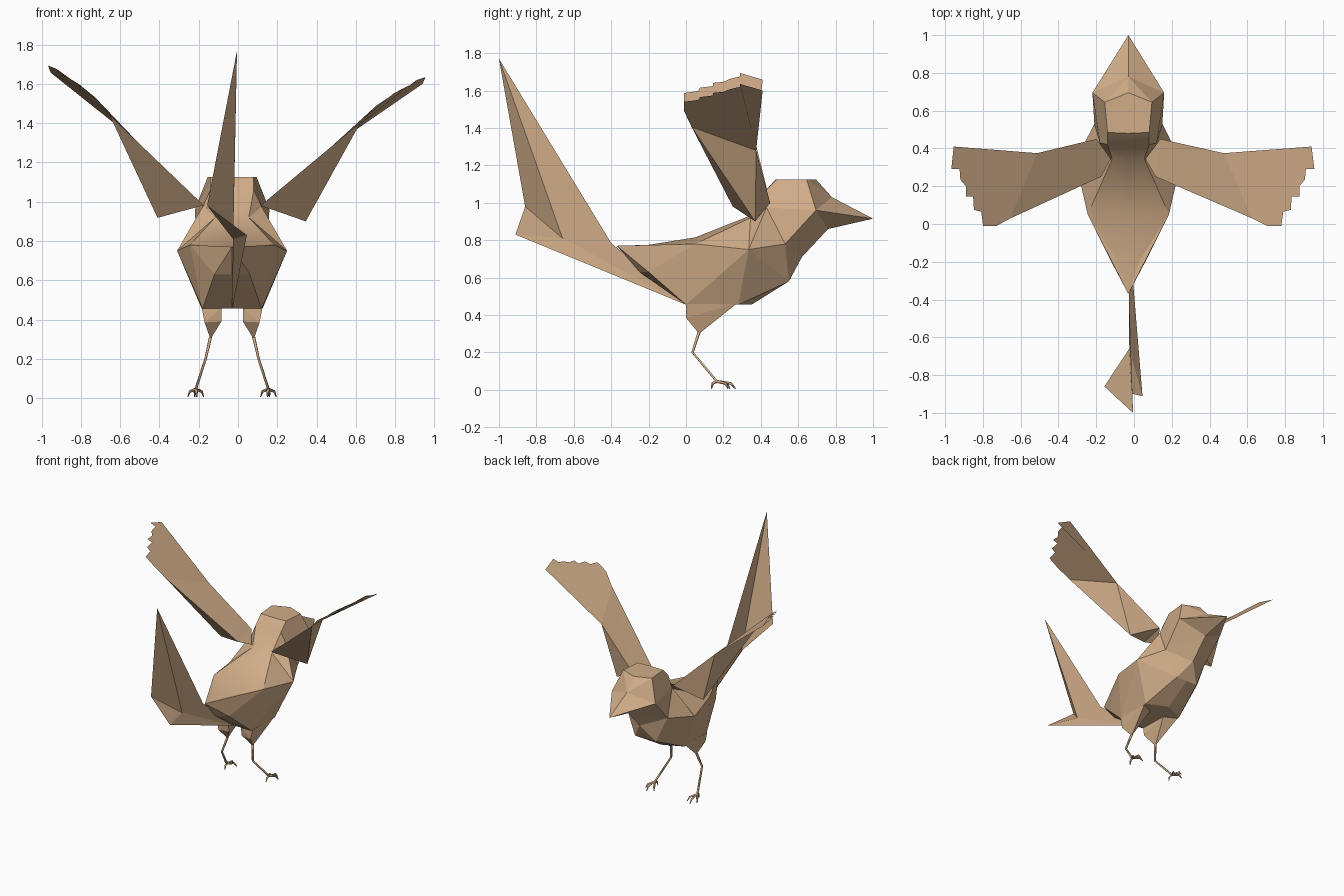
import bpy, bmesh, math
from mathutils import Vector

if "Cube" in bpy.data.objects:
    bpy.data.objects.remove(bpy.data.objects["Cube"])

CX = -0.03  # symmetry plane of the bird
mat = bpy.data.materials.new("tan_paper")
mat.diffuse_color = (0.64, 0.42, 0.25, 1)
mat.use_nodes = True
mat.node_tree.nodes["Principled BSDF"].inputs["Base Color"].default_value = mat.diffuse_color


def make(name, verts, faces, smooth=0, fix=True):
    """Mesh from named corner points; each face is a word of point names."""
    keys = list(verts)
    me = bpy.data.meshes.new(name)
    me.from_pydata([verts[k] for k in keys], [],
                   [[keys.index(c) for c in f] for f in faces])
    for p in list(me.polygons)[:smooth]:
        p.use_smooth = True
    if fix:
        bm = bmesh.new()
        bm.from_mesh(me)
        bmesh.ops.recalc_face_normals(bm, faces=bm.faces)
        bm.to_mesh(me)
        bm.free()
    me.materials.append(mat)
    ob = bpy.data.objects.new(name, me)
    bpy.context.collection.objects.link(ob)
    return ob


# body and head: right half, mirrored (capitals lie on the centre line)
body = make("body", {
    "E": (0, -.37, .77), "A": (0, -.2, .775), "B": (0, .05, .815),
    "N": (0, .34, .93), "M": (0, .42, 1.06), "H": (0, .48, 1.125),
    "F": (0, .695, 1.125), "K": (0, .78, 1.03), "T": (0, 1, .915),
    "J": (0, .76, .86), "C": (0, .62, .71), "D": (0, .55, .58),
    "V": (0, .35, .455), "P": (0, 0, .455), "Q": (0, -.25, .63),
    "a": (.055, -.2, .77), "b": (.215, .05, .78), "n": (.085, .345, .92),
    "m": (.11, .42, 1.06), "h": (.11, .485, 1.125), "f": (.125, .645, 1.125),
    "s": (.19, .695, .96), "r": (.15, .43, .975), "w": (.28, .335, .75),
    "c": (.18, .53, .78), "g": (.09, .55, .58), "d": (.155, .28, .455),
    "p": (.15, 0, .455), "q": (.09, -.2, .63)},
    ("EAa ABba BNnb NMmn MHhm HFfh FKf Kfs KTs TJs fhmrs rcs scJ cCJ cgC CgD "
     "wgc wdg gdVD rwc mnr nbw rnw wbp bEq bqp abE wpd pdVP pPQq qQE").split(),
    smooth=5)
body.location.x = CX
mod = body.modifiers.new("mirror", 'MIRROR')
mod.use_clip = True

# wings: thick triangular arm and a flat scalloped hand
SH = Vector((.12, .35, .98))
scallops = [(.935, .235), (.905, .2), (.905, .145), (.865, .145),
            (.86, .075), (.82, .065)]
pts = {"R": (.17, .45, 1.0), "M": (.09, .345, .94), "r": (.145, .25, .98),
       "P": (.375, .37, .9), "L": (.505, .375, 1.28), "T": (.655, .03, 1.405),
       "1": (.97, .41, 1.6), "2": (.985, .29, 1.635), "3": (.94, .29, 1.62)}
for key, (x, y) in zip("456789", scallops):
    pts[key] = (x, y, 1.54 + (x - .81) * .35 + y * .1)
pts["x"] = (.81, -.01, 1.54)
pts["y"] = (.735, -.01, 1.49)
for side, name in ((1, "right_wing"), (-1, "left_wing")):
    vs = {k: ((p[0] - SH.x) * side, p[1] - SH.y, p[2] - SH.z)
          for k, p in pts.items()}
    wing = make(name, vs, "RLT RTr RrM rTP PTL PLR rPR TL123456789xy".split())
    wing.location = (CX + side * SH.x, SH.y, SH.z)
    if side < 0:
        wing.rotation_euler.y = math.radians(4)  # held a little higher

# tail: folded sheet
make("tail", {"T": (-.005, -1, 1.77), "L": (-.157, -.86, .98),
              "M": (-.025, -.66, .81), "R": (.045, -.912, .83),
              "U": (-.025, -.4, .785), "B": (-.03, 0, .455)},
     "TMU TLM UMB LRM MRB".split())


def tube(name, paths):
    """Thin four-sided tubes; a path holds (x, y, z, radius) points."""
    cu = bpy.data.curves.new(name, 'CURVE')
    cu.dimensions = '3D'
    cu.bevel_depth = .01
    cu.bevel_resolution = 0
    cu.use_fill_caps = True
    for path in paths:
        sp = cu.splines.new('POLY')
        sp.points.add(len(path) - 1)
        for p, (x, y, z, r) in zip(sp.points, path):
            p.co = (x, y, z, 1)
            p.radius = r
    cu.materials.append(mat)
    ob = bpy.data.objects.new(name, cu)
    bpy.context.collection.objects.link(ob)


thigh_pts = [(.155, 0, .46), (.055, 0, .46), (.055, .01, .39), (.14, .0, .385),
             (.155, .27, .46), (.06, .22, .46), (.11, .07, .30)]
ankle = (.185, .165, .045)
toe_tips = [(.145, .235), (.19, .265), (.225, .225), (.18, .135)]
for side, label in ((1, "right"), (-1, "left")):
    # thigh: tapered wedge under the belly
    bm = bmesh.new()
    for x, y, z in thigh_pts:
        bm.verts.new((CX + side * x, y, z))
    bmesh.ops.convex_hull(bm, input=bm.verts)
    me = bpy.data.meshes.new(label + "_thigh")
    bm.to_mesh(me)
    bm.free()
    me.materials.append(mat)
    bpy.context.collection.objects.link(bpy.data.objects.new(label + "_thigh", me))

    # shank and toes with downward claws
    def at(x, y, z, r):
        return (CX + side * x, y, z, r)
    tube(label + "_shank", [[at(.11, .07, .31, 1), at(.135, .035, .2, .8),
                             at(*ankle, .8)]])
    toes = []
    for x, y in toe_tips:
        kx = ankle[0] + (x - ankle[0]) * .75
        ky = ankle[1] + (y - ankle[1]) * .75
        toes.append([at(*ankle, .8), at(kx, ky, .034, .75), at(x, y, .006, .3)])
    tube(label + "_foot", toes)
